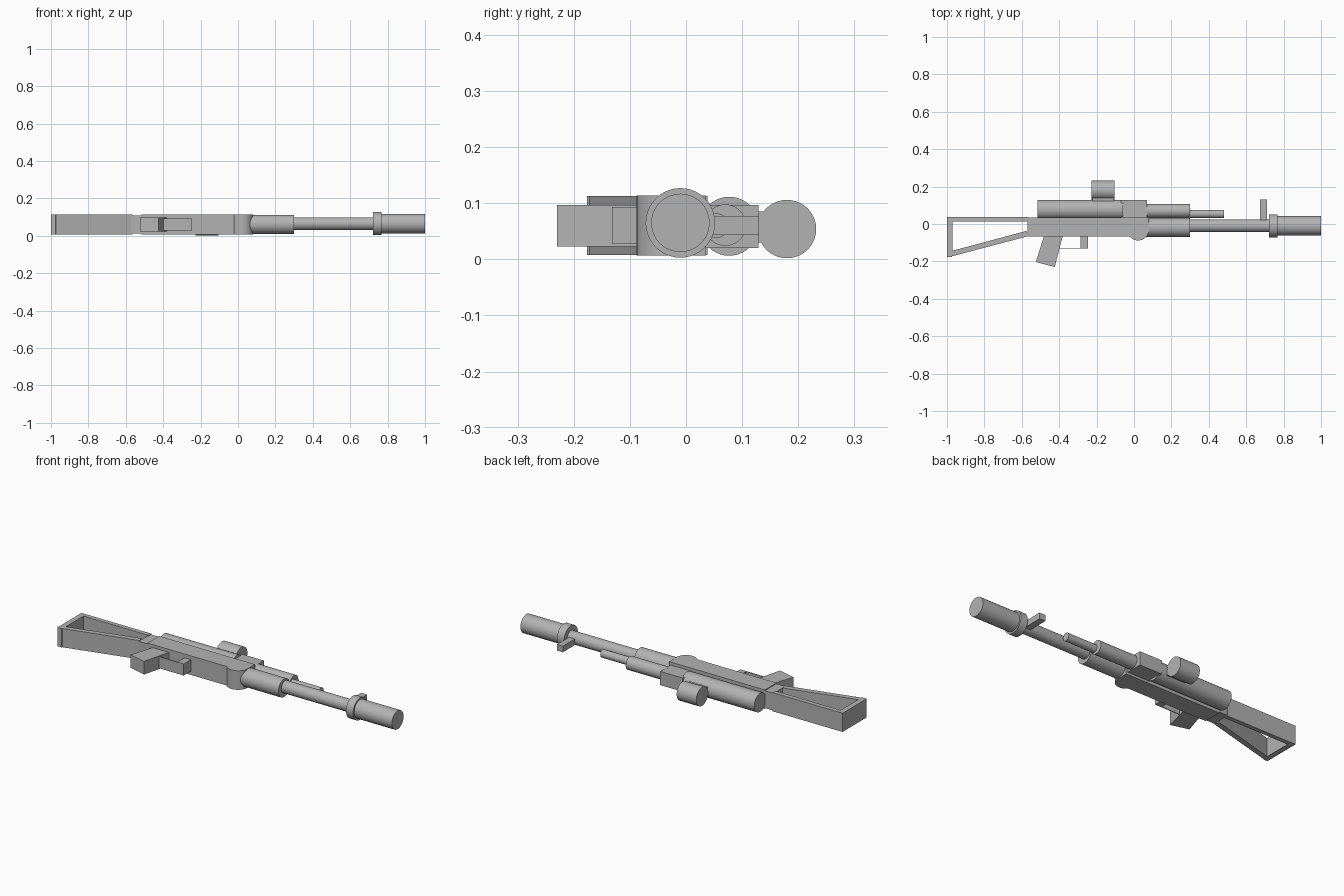
import bpy, bmesh, math
from mathutils import Matrix, Vector

if "Cube" in bpy.data.objects:
    bpy.data.objects.remove(bpy.data.objects["Cube"])

metal = bpy.data.materials.new("plain grey")
metal.diffuse_color = (0.45, 0.45, 0.45, 1)
metal.use_nodes = True
metal.node_tree.nodes["Principled BSDF"].inputs["Base Color"].default_value = metal.diffuse_color
Z = 0.06  # mid plane of the rifle, which lies on its side


def finish(name, bm):
    bmesh.ops.recalc_face_normals(bm, faces=bm.faces)
    me = bpy.data.meshes.new(name)
    bm.to_mesh(me)
    bm.free()
    ob = bpy.data.objects.new(name, me)
    bpy.context.collection.objects.link(ob)
    me.materials.append(metal)
    return ob


def slab(name, outline, z0, z1):
    """Extrude an x/y outline upward from z0 to z1."""
    bm = bmesh.new()
    face = bm.faces.new([bm.verts.new((x, y, z0)) for x, y in outline])
    ext = bmesh.ops.extrude_face_region(bm, geom=[face])
    verts = [g for g in ext["geom"] if isinstance(g, bmesh.types.BMVert)]
    bmesh.ops.translate(bm, verts=verts, vec=(0, 0, z1 - z0))
    return finish(name, bm)


def box(name, x0, x1, y0, y1, z0, z1):
    return slab(name, [(x0, y0), (x1, y0), (x1, y1), (x0, y1)], z0, z1)


def rod(name, start, end, r):
    """Smooth cylinder between two points."""
    a, b = Vector(start), Vector(end)
    rot = (b - a).to_track_quat('Z', 'Y').to_matrix().to_4x4()
    bm = bmesh.new()
    bmesh.ops.create_cone(bm, cap_ends=True, segments=40, radius1=r, radius2=r,
                          depth=(b - a).length,
                          matrix=Matrix.Translation((a + b) / 2) @ rot)
    ob = finish(name, bm)
    bpy.ops.object.select_all(action='DESELECT')
    ob.select_set(True)
    bpy.context.view_layer.objects.active = ob
    bpy.ops.object.shade_smooth_by_angle(angle=math.radians(30))
    return ob


def tube(name, x0, x1, y, z, r):
    return rod(name, (x0, y, z), (x1, y, z), r)


# barrel group
tube("barrel", 0.28, 0.76, -0.01, 0.065, 0.034)
tube("muzzle", 0.74, 1.0, -0.01, 0.065, 0.052)
tube("muzzle_ring", 0.722, 0.766, -0.01, 0.065, 0.062)
box("front_sight", 0.675, 0.712, 0.015, 0.13, 0.043, 0.077)

# handguards and gas rod
tube("lower_handguard", 0.05, 0.3, -0.019, 0.061, 0.051)
tube("upper_handguard", 0.06, 0.3, 0.07, 0.061, 0.037)
tube("gas_rod", 0.28, 0.48, 0.054, 0.06, 0.022)

# receiver
box("receiver", -0.515, 0.02, -0.068, 0.036, 0.007, 0.114)
box("rear_block", -0.57, -0.51, -0.068, 0.036, 0.012, 0.109)
box("front_block", 0.015, 0.08, -0.03, 0.036, 0.007, 0.114)
rod("pivot_drum", (0.022, -0.03, 0.007), (0.022, -0.03, 0.114), 0.058)
tube("receiver_tube", -0.515, -0.06, 0.077, 0.059, 0.0525)
box("rear_sight_block", -0.07, 0.07, 0.02, 0.129, 0.02, 0.097)

# scope on its mount
box("scope_mount", -0.222, -0.106, 0.1, 0.16, 0.03, 0.085)
tube("scope", -0.226, -0.104, 0.18, 0.054, 0.052)

# skeleton stock
box("stock_top_bar", -1.0, -0.565, 0.013, 0.038, 0.008, 0.113)
slab("butt_plate", [(-1.0, 0.038), (-0.97, 0.038), (-0.97, -0.17),
                    (-0.975, -0.176), (-1.0, -0.176)], 0.008, 0.113)
slab("stock_strut", [(-0.975, -0.144), (-0.575, -0.037),
                     (-0.565, -0.065), (-0.975, -0.173)], 0.008, 0.113)

# pistol grip and trigger guard
slab("grip", [(-0.48, -0.06), (-0.38, -0.06), (-0.424, -0.23), (-0.525, -0.203)],
     0.023, 0.097)
box("guard_post", -0.285, -0.245, -0.132, -0.06, 0.028, 0.093)
box("guard_plate", -0.41, -0.28, -0.132, -0.127, 0.028, 0.093)
